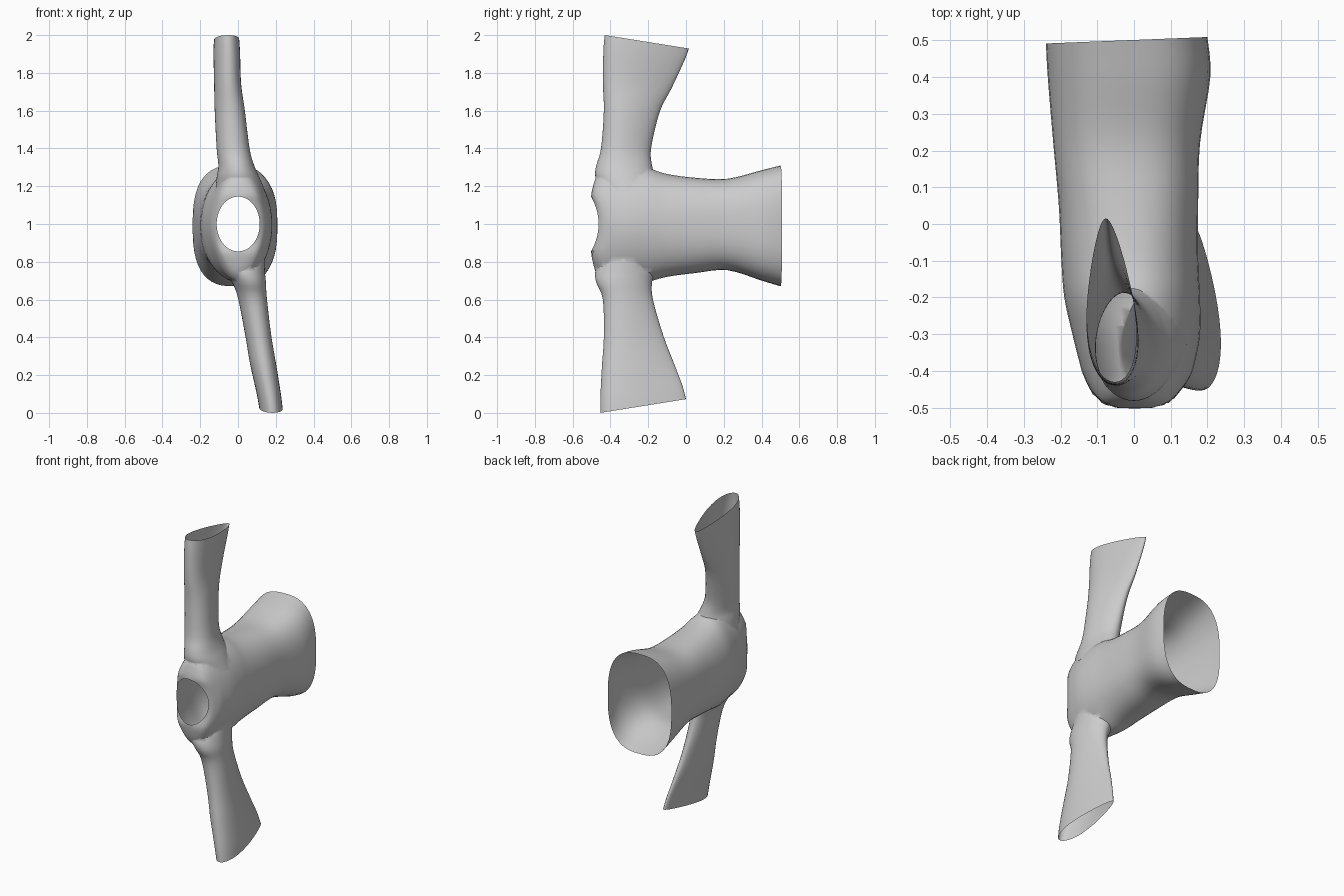
import bpy, bmesh, math

if "Cube" in bpy.data.objects:
    bpy.data.objects.remove(bpy.data.objects["Cube"])

SEG = 48


def spline(rows, sub=4):
    """Catmull-Rom through rows of section values."""
    out = []
    for i in range(len(rows) - 1):
        p = [rows[max(i - 1, 0)], rows[i], rows[i + 1], rows[min(i + 2, len(rows) - 1)]]
        for s in range(sub):
            t = s / sub
            out.append([0.5 * (2 * b + (c - a) * t + (2 * a - 5 * b + 4 * c - d) * t * t
                               + (3 * b - a - 3 * c + d) * t ** 3) for a, b, c, d in zip(*p)])
    return out + [rows[-1]]


def loft(name, rings):
    """Closed solid skinned over rings, with one big cap at each end."""
    bm = bmesh.new()
    vs = [[bm.verts.new(co) for co in r] for r in rings]
    for a, b in zip(vs, vs[1:]):
        for i in range(SEG):
            j = (i + 1) % SEG
            bm.faces.new((a[i], a[j], b[j], b[i]))
    bm.faces.new(vs[0])
    bm.faces.new(vs[-1])
    bmesh.ops.recalc_face_normals(bm, faces=bm.faces)
    me = bpy.data.meshes.new(name)
    bm.to_mesh(me)
    bm.free()
    ob = bpy.data.objects.new(name, me)
    bpy.context.collection.objects.link(ob)
    return ob


def body_ring(y, x0, x1, z0, z1, e):
    pts = []
    for i in range(SEG):
        t = 2 * math.pi * (i + 0.5) / SEG
        c, s = math.cos(t), math.sin(t)
        x = math.copysign(abs(c) ** (2 / e), c)
        z = math.copysign(abs(s) ** (2 / e), s)
        pts.append(((x0 + x1) / 2 + (x1 - x0) / 2 * x, y, (z0 + z1) / 2 + (z1 - z0) / 2 * z))
    return pts


def sleeve_ring(z, x0, x1, y0, y1, pinch, tilt):
    # rounded towards the front, pinched to a fold at the back
    pts = []
    for i in range(SEG):
        t = 2 * math.pi * i / SEG
        y = (y0 + y1) / 2 - (y1 - y0) / 2 * math.cos(t)
        w = math.sin(t) * (1 + pinch * math.cos(t)) / (1 + 0.22 * pinch)
        lean = -0.03 * pinch * (1 - math.cos(t))
        pts.append(((x0 + x1) / 2 + (x1 - x0) / 2 * w + lean, y, z + tilt * (y + 0.43)))
    return pts


# Torso tube, from hem to neckline: y, x range, z range, squareness
torso = [(0.50, -0.24, 0.20, 0.67, 1.31, 2.7),
         (0.40, -0.235, 0.208, 0.70, 1.285, 2.7),
         (0.22, -0.22, 0.18, 0.755, 1.24, 2.6),
         (0.05, -0.205, 0.175, 0.74, 1.245, 2.4),
         (-0.10, -0.198, 0.175, 0.72, 1.265, 2.2),
         (-0.20, -0.19, 0.18, 0.695, 1.295, 2.0),
         (-0.30, -0.168, 0.18, 0.69, 1.30, 1.9),
         (-0.38, -0.148, 0.165, 0.69, 1.30, 1.9),
         (-0.44, -0.133, 0.148, 0.70, 1.285, 1.9),
         (-0.48, -0.122, 0.132, 0.75, 1.24, 1.9),
         (-0.505, -0.113, 0.115, 0.855, 1.145, 2.0)]
shirt = loft("shirt", [body_ring(*r) for r in spline(torso)])

# Sleeves: z, x range, y range, pinch, end tilt
upper = [(1.17, -0.12, 0.145, -0.455, -0.16, 0.0, 0),
         (1.25, -0.112, 0.115, -0.48, -0.165, 0.05, 0),
         (1.31, -0.103, 0.09, -0.475, -0.18, 0.1, 0),
         (1.40, -0.11, 0.068, -0.45, -0.185, 0.2, 0),
         (1.60, -0.118, 0.045, -0.435, -0.14, 0.3, -0.03),
         (1.75, -0.12, 0.025, -0.44, -0.075, 0.35, -0.08),
         (1.92, -0.122, 0.02, -0.437, -0.01, 0.4, -0.14),
         (2.00, -0.12, 0.015, -0.43, 0.015, 0.4, -0.16)]
lower = [(0.83, -0.13, 0.14, -0.455, -0.16, 0.0, 0),
         (0.75, -0.075, 0.145, -0.48, -0.165, 0.05, 0),
         (0.69, -0.03, 0.152, -0.475, -0.18, 0.1, 0),
         (0.60, 0.005, 0.16, -0.44, -0.175, 0.2, 0),
         (0.40, 0.045, 0.185, -0.435, -0.12, 0.3, 0.03),
         (0.25, 0.07, 0.21, -0.445, -0.07, 0.35, 0.08),
         (0.09, 0.105, 0.235, -0.453, -0.02, 0.4, 0.14),
         (0.004, 0.12, 0.245, -0.453, 0.0, 0.4, 0.16)]
sleeves = [loft(n, [sleeve_ring(*r) for r in spline(rows)])
           for n, rows in (("upper_sleeve", upper), ("lower_sleeve", lower))]

# Weld sleeves to torso
for s in sleeves:
    mod = shirt.modifiers.new(s.name, 'BOOLEAN')
    mod.operation, mod.solver, mod.object = 'UNION', 'EXACT', s
dg = bpy.context.evaluated_depsgraph_get()
mesh = bpy.data.meshes.new_from_object(shirt.evaluated_get(dg))
shirt.modifiers.clear()
shirt.data = mesh
for s in sleeves:
    bpy.data.objects.remove(s)

# Open the hem, neck and cuffs, then scoop the neckline and slant the hem
bm = bmesh.new()
bm.from_mesh(mesh)
caps = [f for f in bm.faces if len(f.verts) > 20]
bmesh.ops.delete(bm, geom=caps, context='FACES')
for v in bm.verts:
    near = min(max((-0.40 - v.co.y) / 0.10, 0), 1)
    dz = min(abs(v.co.z - 1.0) / 0.15, 1)
    v.co.y += 0.042 * near * (1 - dz * dz)
    if v.co.y > 0.4:
        v.co.y += 0.4 * (v.co.y - 0.4) * (v.co.x + 0.02)
bm.to_mesh(mesh)
bm.free()

# Smooth cloth shading
bpy.ops.object.select_all(action='DESELECT')
shirt.select_set(True)
bpy.context.view_layer.objects.active = shirt
bpy.ops.object.shade_smooth_by_angle(angle=math.radians(50))
